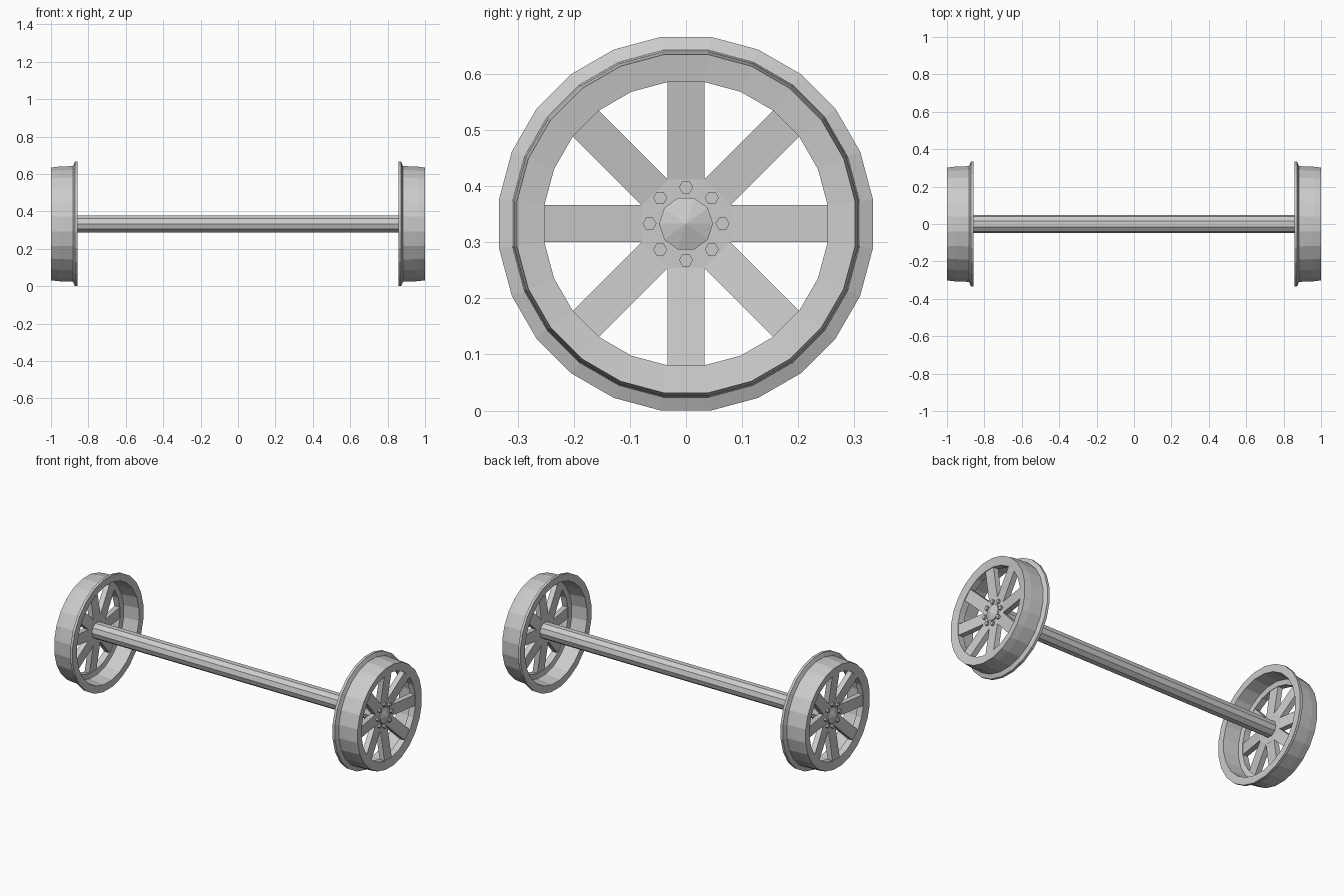
import bpy, bmesh
from math import cos, sin, pi

if "Cube" in bpy.data.objects:
    bpy.data.objects.remove(bpy.data.objects["Cube"])

ZC = 0.333  # height of the wheel centre


def finish(name, bm, mirror=True):
    bmesh.ops.recalc_face_normals(bm, faces=bm.faces)
    me = bpy.data.meshes.new(name)
    bm.to_mesh(me)
    bm.free()
    ob = bpy.data.objects.new(name, me)
    ob.location.z = ZC
    bpy.context.collection.objects.link(ob)
    if mirror:
        ob.modifiers.new("mirror", 'MIRROR').use_axis[0] = True
    return ob


def lathe(bm, profile, n, phase=0.0, closed=False, cy=0.0, cz=0.0):
    """Spin (x, radius) points about the x axis; radius 0 makes a tip."""
    rings = []
    for x, r in profile:
        if r == 0:
            rings.append([bm.verts.new((x, cy, cz))] * n)
        else:
            rings.append([bm.verts.new((x, cy + r * cos(phase + 2 * pi * i / n),
                                        cz + r * sin(phase + 2 * pi * i / n)))
                          for i in range(n)])
    pairs = list(zip(rings, rings[1:]))
    if closed:
        pairs.append((rings[-1], rings[0]))
    for a, b in pairs:
        for i in range(n):
            j = (i + 1) % n
            quad = list(dict.fromkeys((a[i], a[j], b[j], b[i])))
            bm.faces.new(quad)
    if not closed:
        for ring in (rings[0], rings[-1]):
            if ring[0] is not ring[1]:
                bm.faces.new(ring)


# flanged rim with tapered tread and an inward lip that carries the spokes
bm = bmesh.new()
lathe(bm, [(0.857, 0.336), (0.872, 0.336), (0.882, 0.312), (0.96, 0.309),
           (1.0, 0.304), (0.992, 0.2545), (0.955, 0.2545), (0.95, 0.283),
           (0.857, 0.293)], 24, pi / 24, closed=True)
finish("wheel_rim", bm)

# eight dished spokes
bm = bmesh.new()
w = 0.033
for k in range(8):
    a = k * pi / 4
    v = []
    for r, xo, xi in ((0.079, 0.962, 0.93), (0.262, 0.99, 0.958)):
        for x, t in ((xo, -w), (xo, w), (xi, w), (xi, -w)):
            v.append(bm.verts.new((x, r * cos(a) - t * sin(a), r * sin(a) + t * cos(a))))
    bm.faces.new(v[:4])
    bm.faces.new(v[4:])
    for i in range(4):
        j = (i + 1) % 4
        bm.faces.new((v[i], v[j], v[j + 4], v[i + 4]))
finish("wheel_spokes", bm)

# octagonal hub
bm = bmesh.new()
lathe(bm, [(0.93, 0.0865), (0.962, 0.0865)], 8, pi / 8)
finish("wheel_hub", bm)

# pointed hub cap
bm = bmesh.new()
lathe(bm, [(0.955, 0.048), (0.97, 0.048), (0.985, 0)], 10)
finish("hub_cap", bm)

# ring of hexagonal bolts
bm = bmesh.new()
for k in range(8):
    a = k * pi / 4
    lathe(bm, [(0.955, 0.0125), (0.974, 0.0125)], 6, 0,
          cy=0.065 * cos(a), cz=0.065 * sin(a))
finish("hub_bolts", bm)

# axle
bm = bmesh.new()
lathe(bm, [(-0.94, 0.048), (0.94, 0.048)], 10)
finish("axle", bm, mirror=False)
